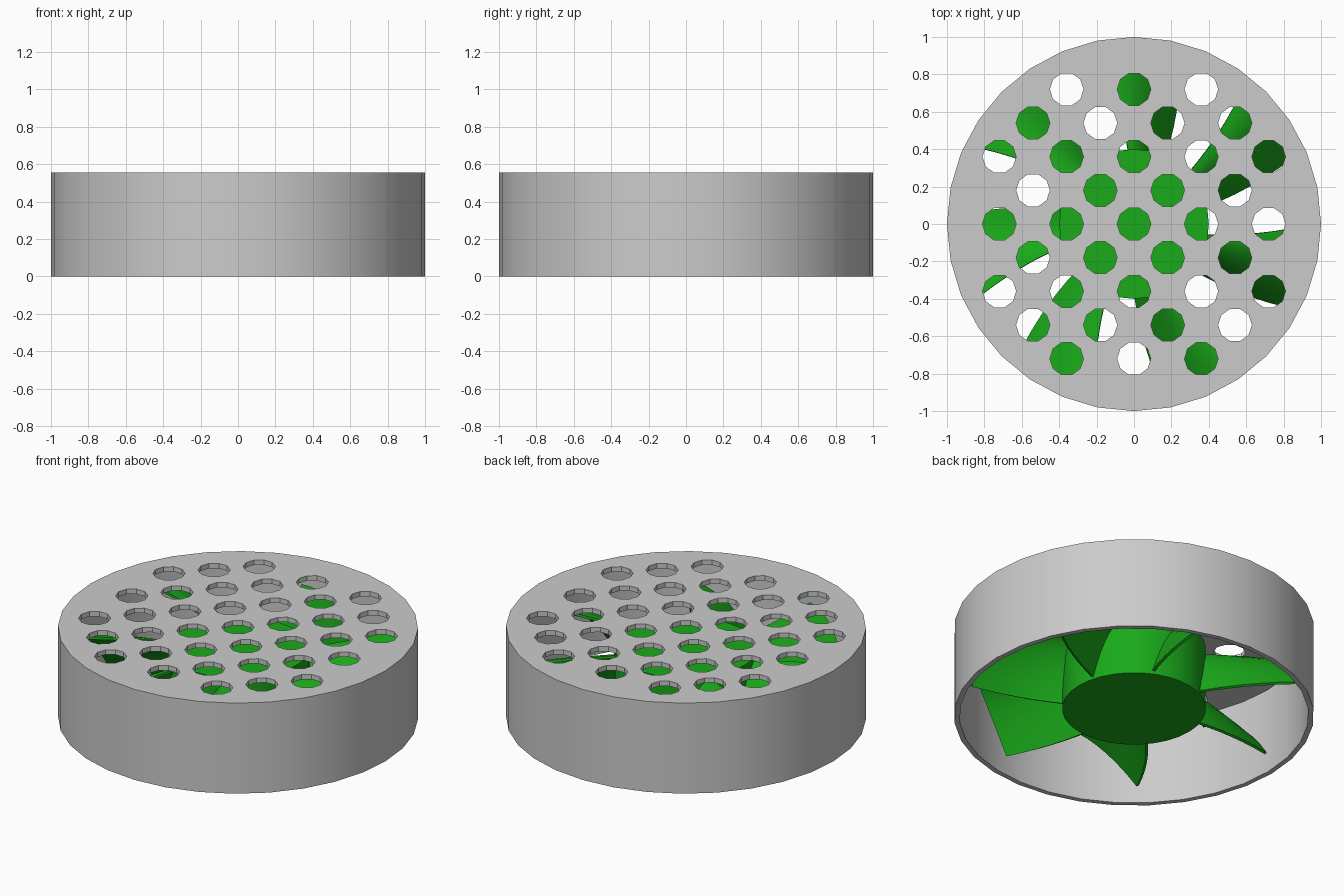
import bpy, bmesh
from math import radians, cos, sin
from mathutils import Matrix

if "Cube" in bpy.data.objects:
    bpy.data.objects.remove(bpy.data.objects["Cube"])

green = bpy.data.materials.new("fan_green")
green.diffuse_color = (0.01, 0.40, 0.01, 1)
green.use_nodes = True
green.node_tree.nodes["Principled BSDF"].inputs["Base Color"].default_value = green.diffuse_color


def make_object(name, bm, mat=None):
    bmesh.ops.recalc_face_normals(bm, faces=bm.faces)
    me = bpy.data.meshes.new(name)
    bm.to_mesh(me)
    bm.free()
    ob = bpy.data.objects.new(name, me)
    bpy.context.collection.objects.link(ob)
    if mat:
        me.materials.append(mat)
    return ob


def activate(ob):
    bpy.ops.object.select_all(action='DESELECT')
    ob.select_set(True)
    bpy.context.view_layer.objects.active = ob


def cylinder(bm, r, z0, z1, n, x=0, y=0):
    rot = Matrix.Rotation(radians(-90), 4, 'Z')
    ret = bmesh.ops.create_cone(bm, cap_ends=True, segments=n, radius1=r,
                                radius2=r, depth=z1 - z0,
                                matrix=Matrix.Translation((x, y, (z0 + z1) / 2)) @ rot)
    return ret["verts"]


def cut(target, cutter):
    cutter.hide_render = True
    mod = target.modifiers.new("cut", 'BOOLEAN')
    mod.operation = 'DIFFERENCE'
    mod.solver = 'EXACT'
    mod.object = cutter
    activate(target)
    bpy.ops.object.modifier_apply(modifier=mod.name)
    bpy.data.objects.remove(cutter, do_unlink=True)


# Housing: open-bottomed cup with a perforated top
bm = bmesh.new()
cylinder(bm, 1.0, 0, 0.555, 32)
housing = make_object("housing", bm)

bm = bmesh.new()
cylinder(bm, 0.97, -0.1, 0.525, 32)
cut(housing, make_object("cavity_cutter", bm))

# Staggered grid of ten-sided vent holes
bm = bmesh.new()
for i in range(-4, 5):
    for j in range(-4, 5):
        if (i + j) % 2 == 0 and i * i + j * j < 21:
            cylinder(bm, 0.09, 0.45, 0.65, 10, i * 0.18, j * 0.18)
cut(housing, make_object("hole_cutter", bm))
activate(housing)
bpy.ops.object.shade_smooth_by_angle(angle=radians(30))

# Hub
bm = bmesh.new()
cylinder(bm, 0.40, 0.045, 0.43, 32)
hub = make_object("fan_hub", bm, green)
activate(hub)
bpy.ops.object.shade_smooth_by_angle(angle=radians(30))

# Blades: cambered, slightly swept sheets, steep at the low edge
BLADES, NR, NC = 7, 6, 8
for k in range(BLADES):
    bm = bmesh.new()
    grid = []
    for i in range(NR + 1):
        t = i / NR
        r = 0.38 + 0.54 * t
        low = 14 + 9 * t
        high = 43 + 8 * t
        row = []
        for j in range(NC + 1):
            s = j / NC
            a = radians(low + (high - low) * s + 360 / BLADES * k)
            z = 0.065 + 0.015 * t + 0.335 * (1 - (1 - s) ** 2)
            row.append(bm.verts.new((r * cos(a), r * sin(a), z)))
        grid.append(row)
    for i in range(NR):
        for j in range(NC):
            bm.faces.new((grid[i][j], grid[i + 1][j],
                          grid[i + 1][j + 1], grid[i][j + 1]))
    blade = make_object(f"fan_blade_{k + 1}", bm, green)
    mod = blade.modifiers.new("thickness", 'SOLIDIFY')
    mod.thickness = 0.015
    mod.offset = 0
    activate(blade)
    bpy.ops.object.modifier_apply(modifier=mod.name)
    bpy.ops.object.shade_smooth_by_angle(angle=radians(40))
